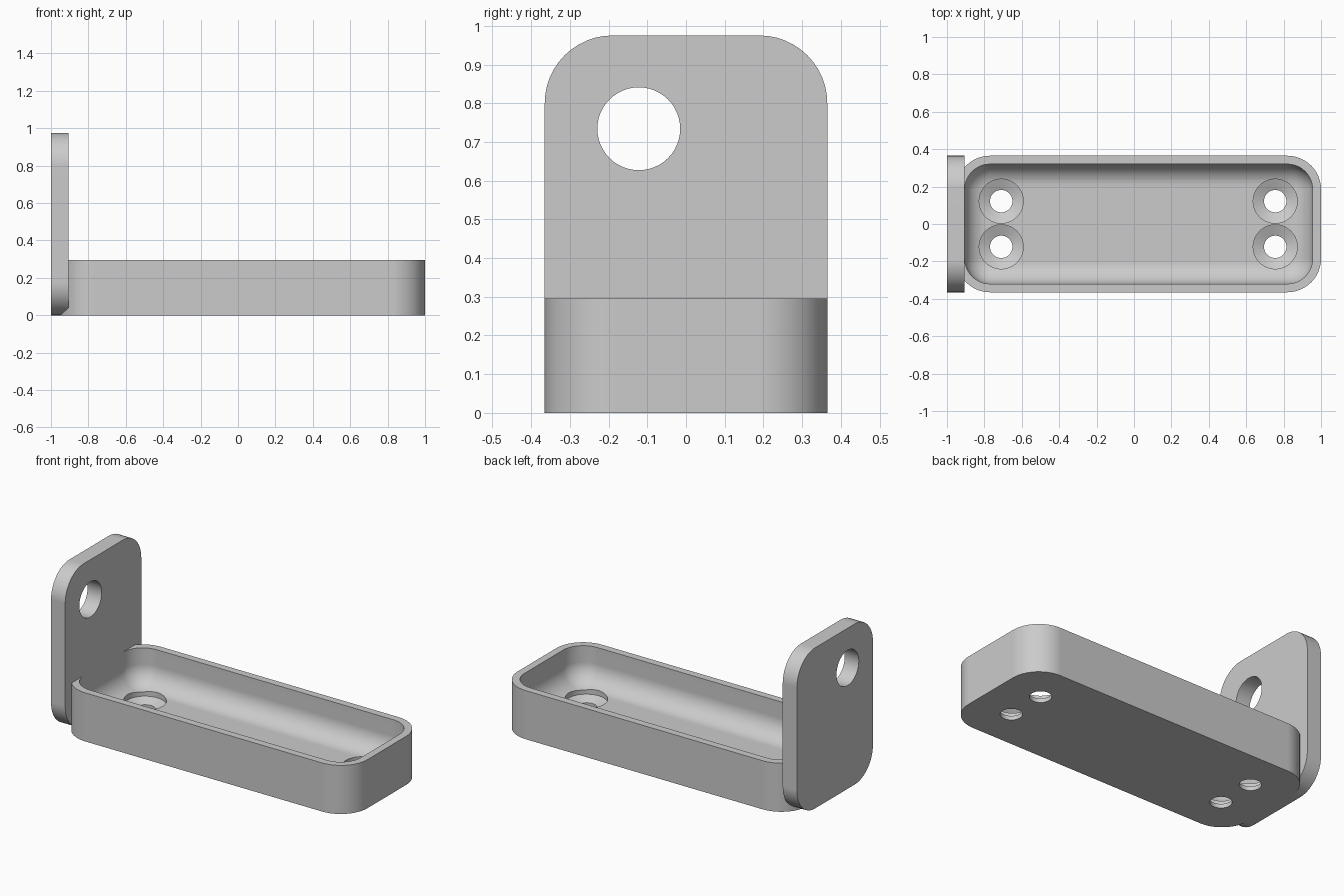
import bpy, bmesh, math
from mathutils import Vector

if "Cube" in bpy.data.objects:
    bpy.data.objects.remove(bpy.data.objects["Cube"], do_unlink=True)

grey = bpy.data.materials.new("plain grey")
grey.use_nodes = True
grey.diffuse_color = (0.6, 0.6, 0.6, 1)
grey.node_tree.nodes["Principled BSDF"].inputs["Base Color"].default_value = (0.6, 0.6, 0.6, 1)


def outline(centre, half, radius, steps=12):
    """Rounded rectangle; with half == radius it is a circle."""
    points = []
    for quarter, (sx, sy) in enumerate([(1, 1), (-1, 1), (-1, -1), (1, -1)]):
        cx = centre[0] + sx * (half[0] - radius)
        cy = centre[1] + sy * (half[1] - radius)
        full_circle = half[0] == radius and half[1] == radius
        for i in range(steps if full_circle else steps + 1):
            a = (quarter + i / steps) * math.pi / 2
            points.append((cx + radius * math.cos(a), cy + radius * math.sin(a)))
    return points


def loft(name, sections, along_x=False):
    """Closed solid through (outline, height) sections, stacked along z or x."""
    bm = bmesh.new()
    rings = []
    for points, h in sections:
        rings.append([bm.verts.new((h, a, b) if along_x else (a, b, h)) for a, b in points])
    for low, high in zip(rings, rings[1:]):
        for i in range(len(low)):
            j = (i + 1) % len(low)
            bm.faces.new((low[i], low[j], high[j], high[i]))
    bm.faces.new(rings[0][::-1])
    bm.faces.new(rings[-1])
    bmesh.ops.recalc_face_normals(bm, faces=bm.faces)
    mesh = bpy.data.meshes.new(name)
    bm.to_mesh(mesh)
    bm.free()
    mesh.materials.append(grey)
    obj = bpy.data.objects.new(name, mesh)
    bpy.context.collection.objects.link(obj)
    return obj


def activate(obj):
    bpy.ops.object.select_all(action="DESELECT")
    obj.select_set(True)
    bpy.context.view_layer.objects.active = obj


def cut(obj, cutter):
    cutter.hide_render = True
    activate(obj)
    mod = obj.modifiers.new("cut", "BOOLEAN")
    mod.operation, mod.solver, mod.object = "DIFFERENCE", "EXACT", cutter
    bpy.ops.object.modifier_apply(modifier=mod.name)
    bpy.data.objects.remove(cutter, do_unlink=True)


def finish(obj):
    activate(obj)
    bpy.ops.object.shade_smooth_by_angle(angle=math.radians(30))
    mod = obj.modifiers.new("flat face normals", "WEIGHTED_NORMAL")
    mod.keep_sharp = True


# Tray: outer wall, rim, inner wall, then a rounded transition to the floor
CENTRE, HALF, CORNER = (0.025, 0), (0.975, 0.365), 0.18
RIM, WALL, FLOOR, FILLET = 0.295, 0.045, 0.075, 0.12


def tray_ring(inset):
    return outline(CENTRE, (HALF[0] - inset, HALF[1] - inset), CORNER - inset)


sections = [(tray_ring(0), 0), (tray_ring(0), RIM), (tray_ring(WALL), RIM)]
for i in range(11):
    a = i / 10 * math.pi / 2
    sections.append((tray_ring(WALL + FILLET * (1 - math.cos(a))),
                     FLOOR + FILLET * (1 - math.sin(a))))
tray = loft("tray", sections)

# Countersunk screw holes near both ends
for x in (-0.71, 0.755):
    for y in (-0.122, 0.122):
        steps = [(0.06, -0.05), (0.06, 0.025), (0.118, 0.05), (0.118, 0.25)]
        cut(tray, loft("screw_hole_cutter",
                       [(outline((x, y), (r, r), r), z) for r, z in steps]))
finish(tray)

# Upright end plate with rounded corners and one offset round hole
shape = outline((0, 0.4875), (0.365, 0.4875), 0.175)
plate = loft("end_plate", [(shape, -1), (shape, -0.905)], along_x=True)
hole = outline((-0.122, 0.734), (0.107, 0.107), 0.107)
cut(plate, loft("plate_hole_cutter", [(hole, -1.1), (hole, -0.8)], along_x=True))
finish(plate)
